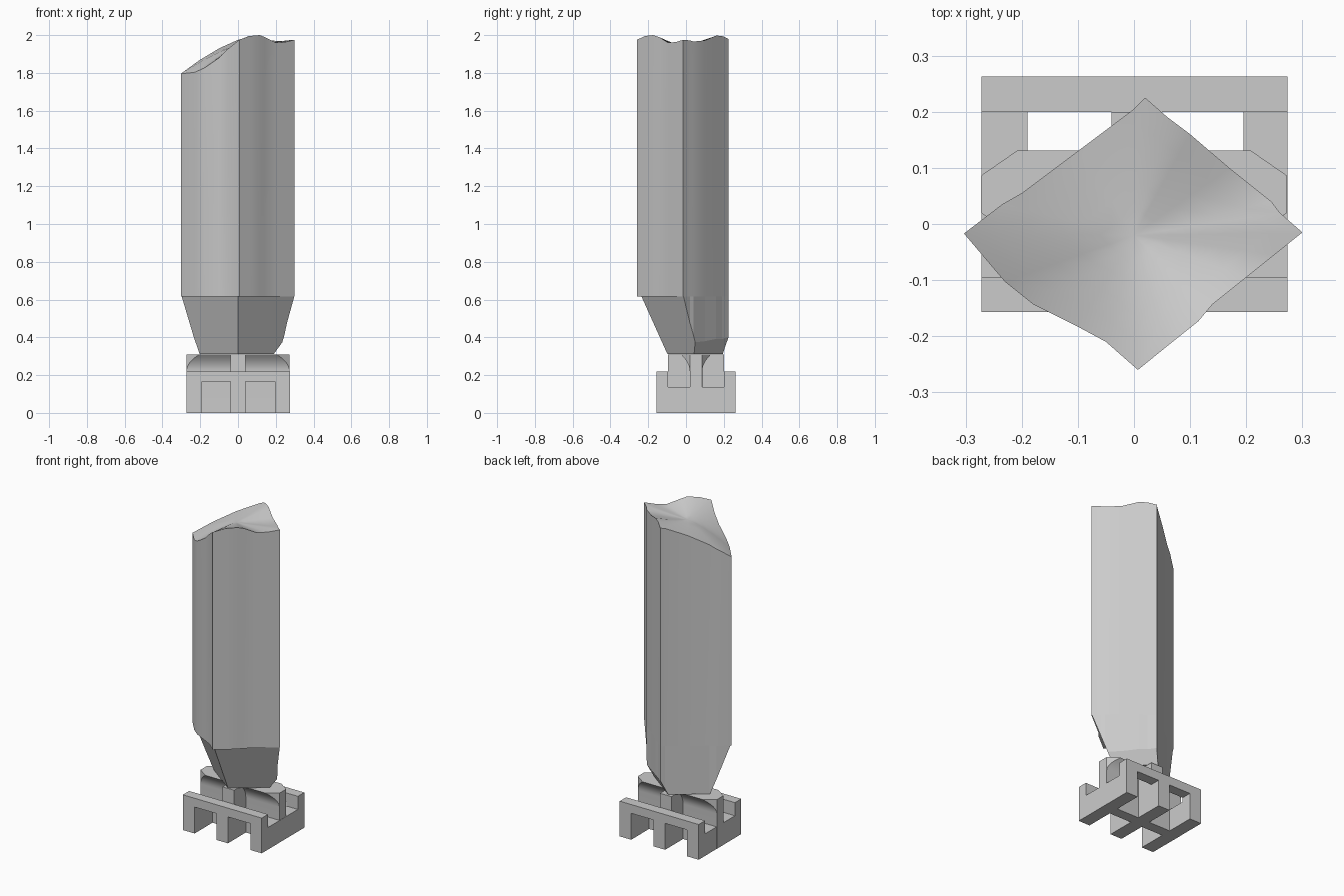
import bpy
import bmesh
from mathutils import Vector

default_cube = bpy.data.objects.get("Cube")
if default_cube:
    bpy.data.objects.remove(default_cube, do_unlink=True)

gray = bpy.data.materials.new("plain_gray")
gray.use_nodes = True
gray.diffuse_color = (0.6, 0.6, 0.6, 1)
gray.node_tree.nodes["Principled BSDF"].inputs["Base Color"].default_value = gray.diffuse_color


def finish(name, bm, smooth=False):
    """Turn a bmesh into a named object with the shared material."""
    bmesh.ops.recalc_face_normals(bm, faces=bm.faces)
    mesh = bpy.data.meshes.new(name)
    bm.to_mesh(mesh)
    bm.free()
    mesh.materials.append(gray)
    obj = bpy.data.objects.new(name, mesh)
    bpy.context.collection.objects.link(obj)
    if smooth:
        bpy.ops.object.select_all(action="DESELECT")
        obj.select_set(True)
        bpy.context.view_layer.objects.active = obj
        bpy.ops.object.shade_smooth_by_angle(angle=0.5)
    return obj


def loft(bm, rings, cap_start=True, cap_end=True):
    """Bridge matching closed rings of points."""
    loops = [[bm.verts.new(p) for p in ring] for ring in rings]
    count = len(loops[0])
    for lower, upper in zip(loops, loops[1:]):
        for i in range(count):
            j = (i + 1) % count
            bm.faces.new((lower[i], lower[j], upper[j], upper[i]))
    if cap_start:
        bm.faces.new(loops[0])
    if cap_end:
        bm.faces.new(loops[-1])
    return loops


def box(name, x, y, z):
    bm = bmesh.new()
    corners = [(x[0], y[0]), (x[1], y[0]), (x[1], y[1]), (x[0], y[1])]
    loft(bm, [[(px, py, h) for px, py in corners] for h in z])
    return finish(name, bm)


# Base frame: U-shaped legs joined by front and back rails
front, back = -0.157, 0.263
slot_front, slot_back = -0.095, 0.2
floor, rail_bottom, rail_top = 0.138, 0.165, 0.22
bays = {"right": (-0.272, -0.19), "middle": (-0.04, 0.04), "left": (0.195, 0.274)}
for side, span in bays.items():
    bm = bmesh.new()
    outline = [(front, 0), (back, 0), (back, rail_top), (slot_back, rail_top),
               (slot_back, floor), (slot_front, floor),
               (slot_front, rail_top), (front, rail_top)]
    loft(bm, [[(x, y, z) for y, z in outline] for x in span])
    finish(side + "_leg", bm)
for rail, depth in {"front": (front, slot_front), "back": (slot_back, back)}.items():
    for gap, span in {"right": (-0.19, -0.04), "left": (0.04, 0.195)}.items():
        box(f"{rail}_{gap}_rail", span, depth, (rail_bottom, rail_top))

# Connector: crossbar wall flaring through a concave scoop to an octagonal top
def wall_ring(flare, z):
    edge, inset, mid = 0.273, 0.273 - 0.065 * flare, 0.053
    thin, wide = 0.033, 0.033 + 0.045 * flare
    quarter = [(edge, thin), (inset, wide)]
    right_side = quarter + [(-x, y) for x, y in reversed(quarter)]
    other_side = [(-x, -y) for x, y in right_side]
    return [(x, mid + y, z) for x, y in right_side + other_side]


bm = bmesh.new()
steps = 6
flares = [wall_ring(max((k / steps) ** 2, 0.002), rail_top + 0.088 * k / steps)
          for k in range(steps + 1)]
loft(bm, [wall_ring(0.002, 0)] + flares)
finish("flared_crossbar", bm, smooth=True)
box("connector_rib", (-0.04, 0.04), (slot_front, slot_back), (floor, 0.308))

# Shaft outline with the height of the broken top edge at each point
outline = [
    (0.007, -0.26, 1.975), (0.06, -0.217, 1.995), (0.115, -0.173, 2.0),
    (0.14, -0.143, 1.99), (0.2, -0.095, 1.96), (0.25, -0.055, 1.963),
    (0.3, -0.015, 1.975), (0.26, 0.02, 1.972), (0.245, 0.04, 1.966),
    (0.17, 0.1, 1.972), (0.1, 0.16, 1.997), (0.06, 0.19, 1.996),
    (0.02, 0.225, 1.98), (0, 0.205, 1.975), (-0.1, 0.13, 1.93),
    (-0.2, 0.055, 1.87), (-0.235, 0.035, 1.845), (-0.303, -0.017, 1.795),
    (-0.23, -0.103, 1.803), (-0.18, -0.143, 1.825), (-0.1, -0.183, 1.88),
    (-0.05, -0.21, 1.93)]
shoulder = 0.615


def flat_ring(z):
    return [(x, y, z) for x, y, top in outline]


# Upper shaft with a dished, uneven top
bm = bmesh.new()
center = Vector((0.0, -0.02, 1.945))
tops = []
for scale in (1, 0.8, 0.6, 0.4, 0.2):
    ring = []
    for point in outline:
        p = center.lerp(Vector(point), scale)
        p.z = center.z + (point[2] - center.z) * scale ** 1.3
        ring.append(p)
    tops.append(ring)
loops = loft(bm, [flat_ring(shoulder)] + tops, cap_end=False)
hub = bm.verts.new(center)
last = loops[-1]
for a, b in zip(last, last[1:] + last[:1]):
    bm.faces.new((a, b, hub))
finish("shaft", bm, smooth=True)

# Tapered shaft foot: sliced at the two front faces and chamfered at the back
bm = bmesh.new()
loft(bm, [flat_ring(0.312), flat_ring(shoulder)])
axis = Vector((0, 0.02, 0.5))
nose_top, nose_low = Vector((0, -0.235, shoulder)), Vector((0, -0.1, 0.315))
cuts = [
    (nose_top, Vector((-0.295, -0.015, shoulder)), nose_low),
    (nose_top, Vector((0.295, -0.015, shoulder)), nose_low),
    (Vector((0.225, 0.053, 0.37)), Vector((0.02, 0.225, 0.4)), Vector((0.18, 0.05, 0.312)))]
for a, b, c in cuts:
    normal = (b - a).cross(c - a).normalized()
    if normal.dot(axis - a) > 0:
        normal.negate()
    bmesh.ops.bisect_plane(bm, geom=bm.verts[:] + bm.edges[:] + bm.faces[:],
                           plane_co=a, plane_no=normal, clear_outer=True)
    bmesh.ops.holes_fill(bm, edges=[e for e in bm.edges if e.is_boundary])
finish("shaft_foot", bm)
